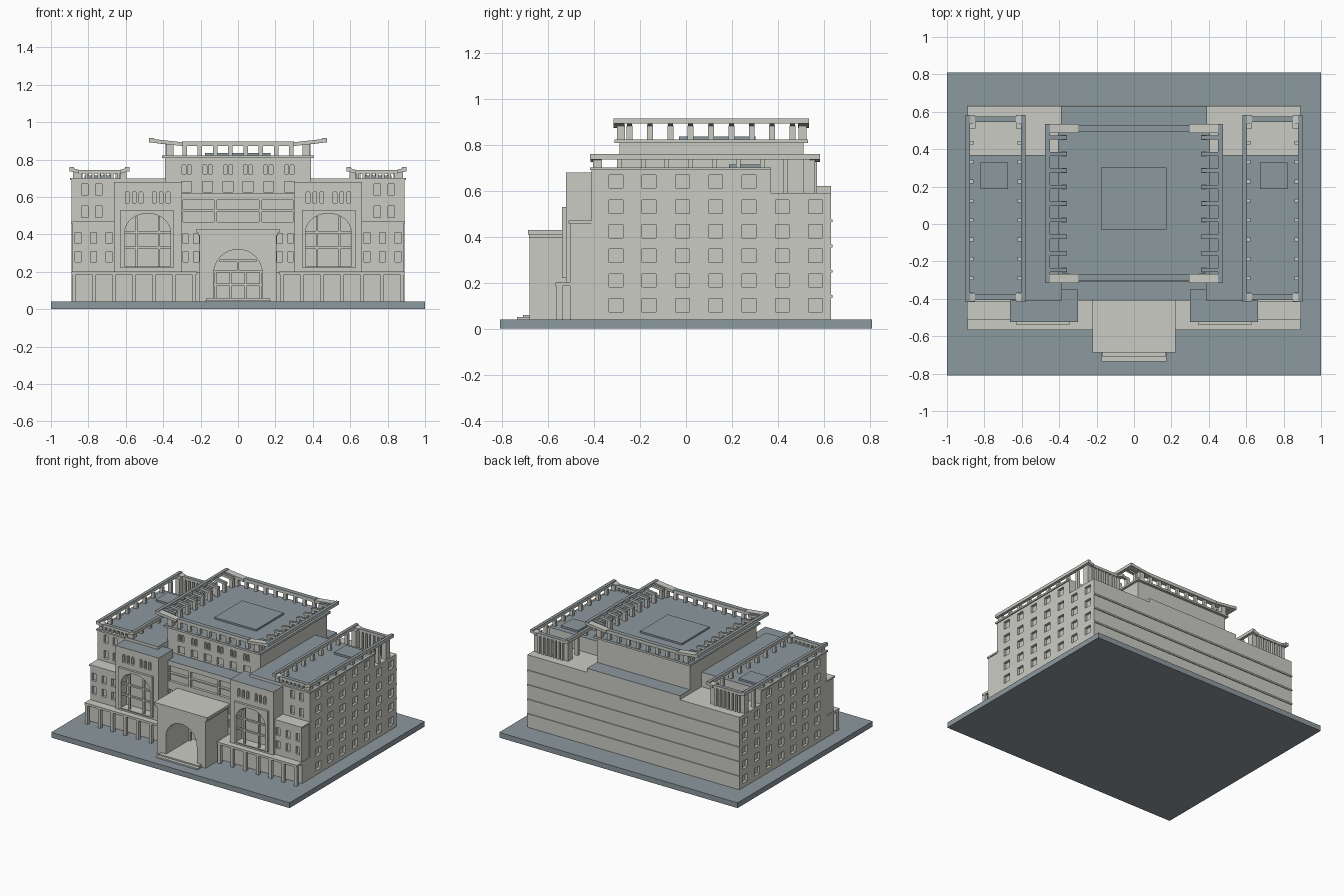
import bpy, bmesh, math

if "Cube" in bpy.data.objects:
    bpy.data.objects.remove(bpy.data.objects["Cube"])


def material(name, rgb):
    m = bpy.data.materials.new(name)
    m.diffuse_color = (*rgb, 1)
    m.use_nodes = True
    m.node_tree.nodes["Principled BSDF"].inputs["Base Color"].default_value = m.diffuse_color
    return m


STONE = material("pale stone", (0.60, 0.60, 0.56))
SLATE = material("slate grey", (0.265, 0.32, 0.345))


def mirror(boxes):
    return boxes + [(-b[1], -b[0], *b[2:]) for b in boxes]


def add_box(bm, x0, x1, y0, y1, z0, z1):
    add_prism(bm, [(x0, z0), (x1, z0), (x1, z1), (x0, z1)], y0, y1)


def add_prism(bm, outline, y0, y1):
    """Extrude an (x, z) outline along y."""
    a = [bm.verts.new((x, y0, z)) for x, z in outline]
    b = [bm.verts.new((x, y1, z)) for x, z in outline]
    bm.faces.new(a)
    bm.faces.new(b[::-1])
    for i in range(len(a)):
        j = (i + 1) % len(a)
        bm.faces.new((a[j], a[i], b[i], b[j]))


def build(name, boxes=(), prisms=(), mat=STONE):
    bm = bmesh.new()
    for b in boxes:
        add_box(bm, *b)
    for p in prisms:
        add_prism(bm, *p)
    bmesh.ops.recalc_face_normals(bm, faces=bm.faces)
    me = bpy.data.meshes.new(name)
    bm.to_mesh(me)
    bm.free()
    me.materials.append(mat)
    ob = bpy.data.objects.new(name, me)
    bpy.context.scene.collection.objects.link(ob)
    return ob


def carve(ob, boxes=(), prisms=()):
    """Cut recesses out of a part."""
    tool = build("cutter", boxes, prisms)
    tool.hide_render = True
    mod = ob.modifiers.new("recess", 'BOOLEAN')
    mod.operation = 'DIFFERENCE'
    mod.solver = 'EXACT'
    mod.object = tool
    bpy.context.view_layer.objects.active = ob
    bpy.ops.object.modifier_apply(modifier=mod.name)
    bpy.data.objects.remove(tool)


def slate_roof(ob, z):
    """Colour upward faces above height z as roofing."""
    ob.data.materials.append(SLATE)
    slot = len(ob.data.materials) - 1
    for p in ob.data.polygons:
        if p.normal.z > 0.9 and p.center.z > z:
            p.material_index = slot


def arch(cx, z0, spring, rx, rz, n=16):
    top = [(cx + rx * math.cos(math.pi * i / n), spring + rz * math.sin(math.pi * i / n))
           for i in range(n + 1)]
    return [(cx - rx, z0), (cx + rx, z0)] + top


def windows(xs, zs, w, h, y, d=0.02):
    """Recess boxes in a wall that faces the front at depth y."""
    return [(x - w / 2, x + w / 2, y - 0.02, y + d, z - h / 2, z + h / 2) for x in xs for z in zs]


# ground slab
build("ground_slab", [(-1, 1, -0.81, 0.81, 0, 0.04)], mat=SLATE)

# main body with side windows, front panels and the rear wall of the entrance
side_y = [-0.305 + 0.1447 * i for i in range(7)]


def side_windows(ys, zs):
    return mirror([(0.87, 0.91, y - 0.03, y + 0.03, z - 0.029, z + 0.029) for y in ys for z in zs])


body = build("main_body", [(-0.89, 0.89, -0.41, 0.63, 0.04, 0.59)])
panels = [(x0, x1, -0.43, -0.39, z0, z1)
          for x0, x1 in ((-0.293, -0.128), (-0.113, 0.113), (0.128, 0.293))
          for z0, z1 in ((0.467, 0.523), (0.532, 0.583))]
door_arch = arch(0, 0.056, 0.19, 0.13, 0.13)
carve(body, side_windows(side_y, [0.102, 0.21, 0.317, 0.424, 0.531]) + panels
      + mirror(windows([0.745, 0.82], [0.522], 0.036, 0.062, -0.41))
      + mirror(windows([0.223, 0.281], [0.28, 0.378], 0.028, 0.055, -0.41)),
      [(door_arch, -0.45, -0.37)])

# rear string courses
build("rear_bands", [(-0.89, 0.89, 0.62, 0.637, z - 0.006, z + 0.006) for z in (0.14, 0.25, 0.36, 0.47)])

# upper storey of the side wings
wings = build("wing_upper_storeys", mirror([(0.385, 0.89, -0.41, 0.37, 0.59, 0.70)]))
carve(wings, side_windows(side_y[:5], [0.64])
      + mirror(windows([0.745, 0.82], [0.64], 0.036, 0.06, -0.41)))
slate_roof(wings, 0.69)
build("wing_cornice", mirror([(0.885, 0.898, -0.418, 0.37, 0.69, 0.702),
                              (0.66, 0.898, -0.418, -0.405, 0.69, 0.702)]))

# low centre roof and rear step
centre = build("centre_roof_step", [(-0.39, 0.39, -0.41, 0.63, 0.585, 0.62)])
slate_roof(centre, 0.61)

# outer front bays
bays = build("outer_front_bays", mirror([(0.64, 0.885, -0.505, -0.40, 0.04, 0.47)]))
carve(bays, mirror(windows([0.69, 0.772, 0.855], [0.28, 0.38], 0.032, 0.058, -0.505)))
build("bay_cornice", mirror([(0.66, 0.892, -0.512, -0.40, 0.458, 0.47)]))

# ground storey and colonnade
build("ground_storey_front", mirror([(0.20, 0.89, -0.505, -0.40, 0.04, 0.195)]))
build("colonnade_roof", mirror([(0.22, 0.89, -0.568, -0.40, 0.185, 0.202)]))
cols = [0.235 + 0.107 * i for i in range(7)]
build("colonnade_pillars", mirror([(x - 0.011, x + 0.011, -0.564, -0.538, 0.04, 0.186) for x in cols]))

# front towers with tall arched windows
TX = 0.483
towers = build("front_towers", mirror([(0.30, 0.663, -0.523, -0.35, 0.195, 0.68)]))
frames = build("arched_window_frames", mirror([(0.344, 0.627, -0.54, -0.52, 0.22, 0.53)]))
openings = [(arch(s * TX, 0.228, 0.412, 0.122, 0.1), -0.56, -0.47) for s in (-1, 1)]
slots = [(arch(s * (TX + o), 0.568, 0.62, 0.01, 0.01, 6), -0.56, -0.50)
         for s in (-1, 1) for o in (-0.109, -0.072, -0.035, 0.035, 0.072, 0.109)]
carve(towers, (), openings + slots)
carve(frames, (), openings)
slate_roof(towers, 0.67)
build("arched_window_bars", mirror(
    [(TX + o - 0.006, TX + o + 0.006, -0.53, -0.515, 0.225, 0.495) for o in (-0.06, 0.06)]
    + [(TX - 0.122, TX + 0.122, -0.53, -0.515, z - 0.006, z + 0.006) for z in (0.328, 0.412)]))

# entrance porch
porch = build("entrance_porch", [(-0.205, 0.205, -0.68, -0.40, 0.04, 0.405)])
carve(porch, (), [(door_arch, -0.72, -0.38)])
build("porch_cap", [(-0.213, 0.213, -0.682, -0.40, 0.395, 0.41),
                    (-0.222, 0.222, -0.688, -0.40, 0.41, 0.43)])
build("entrance_steps", [(-0.175, 0.175, -0.735, -0.67, 0.04, 0.05),
                         (-0.168, 0.168, -0.71, -0.67, 0.05, 0.06)])
build("entrance_bars",
      [(x - 0.006, x + 0.006, -0.405, -0.39, 0.055, 0.20) for x in (-0.122, -0.04, 0.04, 0.122)]
      + [(-0.13, 0.13, -0.405, -0.39, z - 0.007, z + 0.007) for z in (0.13, 0.202)]
      + [(-0.1, 0.1, -0.405, -0.39, 0.253, 0.265), (-0.006, 0.006, -0.405, -0.39, 0.2, 0.26)])

# central tower
tower = build("central_tower", [(-0.39, 0.39, -0.29, 0.51, 0.61, 0.815)])
tx = [-0.275, -0.163, -0.053, 0.053, 0.163, 0.275]
carve(tower, windows(tx, [0.655], 0.055, 0.058, -0.29),
      [(arch(x + o, 0.722, 0.765, 0.01, 0.01, 6), -0.31, -0.27) for x in tx for o in (-0.014, 0.014)])
slab = build("central_roof", [(-0.407, 0.407, -0.31, 0.53, 0.808, 0.822)])
slate_roof(slab, 0.815)

# roof hatches
build("roof_hatches", [(-0.177, 0.173, -0.03, 0.302, 0.82, 0.835)]
      + mirror([(0.675, 0.82, 0.187, 0.33, 0.70, 0.715)]), mat=SLATE)


def flare(x_in, x_out, z_in, z_out, t, y0, y1):
    """Sloped corner piece rising towards the outside."""
    return ([(x_in, z_in), (x_out, z_out), (x_out, z_out + t), (x_in, z_in + t)], y0, y1)


# pergola around the central roof
side_beam = build("central_side_beams", mirror([(0.45, 0.475, -0.315, 0.535, 0.892, 0.914)]))
slate_roof(side_beam, 0.9)
ends = build("central_end_beams", [(-0.30, 0.30, y, y + 0.035, 0.872, 0.897) for y in (-0.305, 0.495)])
slate_roof(ends, 0.89)
build("central_corner_flares", prisms=[
    flare(s * 0.295, s * 0.472, 0.872, 0.892, 0.02, y, y + 0.048)
    for s in (-1, 1) for y in (-0.315, 0.487)])
rib_y = [-0.245 + 0.0885 * i for i in range(9)]
ribs = build("central_ribs", prisms=[flare(s * 0.358, s * 0.455, 0.878, 0.89, 0.018, y - 0.011, y + 0.011)
                                     for s in (-1, 1) for y in rib_y])
slate_roof(ribs, 0.88)
build("central_posts",
      mirror([(0.362, 0.388, y - 0.013, y + 0.013, 0.815, 0.885) for y in rib_y])
      + [(x - 0.012, x + 0.012, y, y + 0.022, 0.815, 0.875)
         for x in [-0.285 + 0.0814 * i for i in range(8)] for y in (-0.298, 0.5)]
      + mirror([(0.345, 0.385, y, y + 0.035, 0.815, 0.885) for y in (-0.30, 0.49)]))

# pergolas around the wing roofs
wing_beams = build("wing_side_beams", mirror([(x, x + 0.024, -0.417, 0.583, 0.737, 0.76)
                                              for x in (0.58, 0.876)]))
slate_roof(wing_beams, 0.75)
wing_ends = build("wing_end_beams", mirror([(0.625, 0.86, y, y + 0.03, 0.725, 0.745)
                                            for y in (-0.405, 0.545)]))
slate_roof(wing_ends, 0.735)
build("wing_corner_flares", prisms=[
    flare(s * a, s * b, 0.725, 0.738, 0.02, y, y + 0.045)
    for s in (-1, 1) for a, b in ((0.63, 0.585), (0.85, 0.895)) for y in (-0.415, 0.537)])
wy = [-0.29 + 0.1035 * i for i in range(8)]
build("wing_posts", mirror(
    [(x, x + 0.026, y - 0.01, y + 0.01, 0.69 if y < 0.36 else 0.585, 0.745)
     for y in wy for x in (0.597, 0.857)]
    + [(x - 0.008, x + 0.008, -0.40, -0.38, 0.69, 0.728) for x in [0.64 + 0.034 * i for i in range(7)]]
    + [(x - 0.009, x + 0.009, 0.55, 0.57, 0.585, 0.728) for x in [0.645 + 0.0325 * i for i in range(7)]]
    + [(x, x + 0.035, 0.51, 0.56, 0.585, 0.74) for x in (0.597, 0.848)]
    + [(x, x + 0.03, -0.405, -0.365, 0.69, 0.74) for x in (0.597, 0.853)]))
